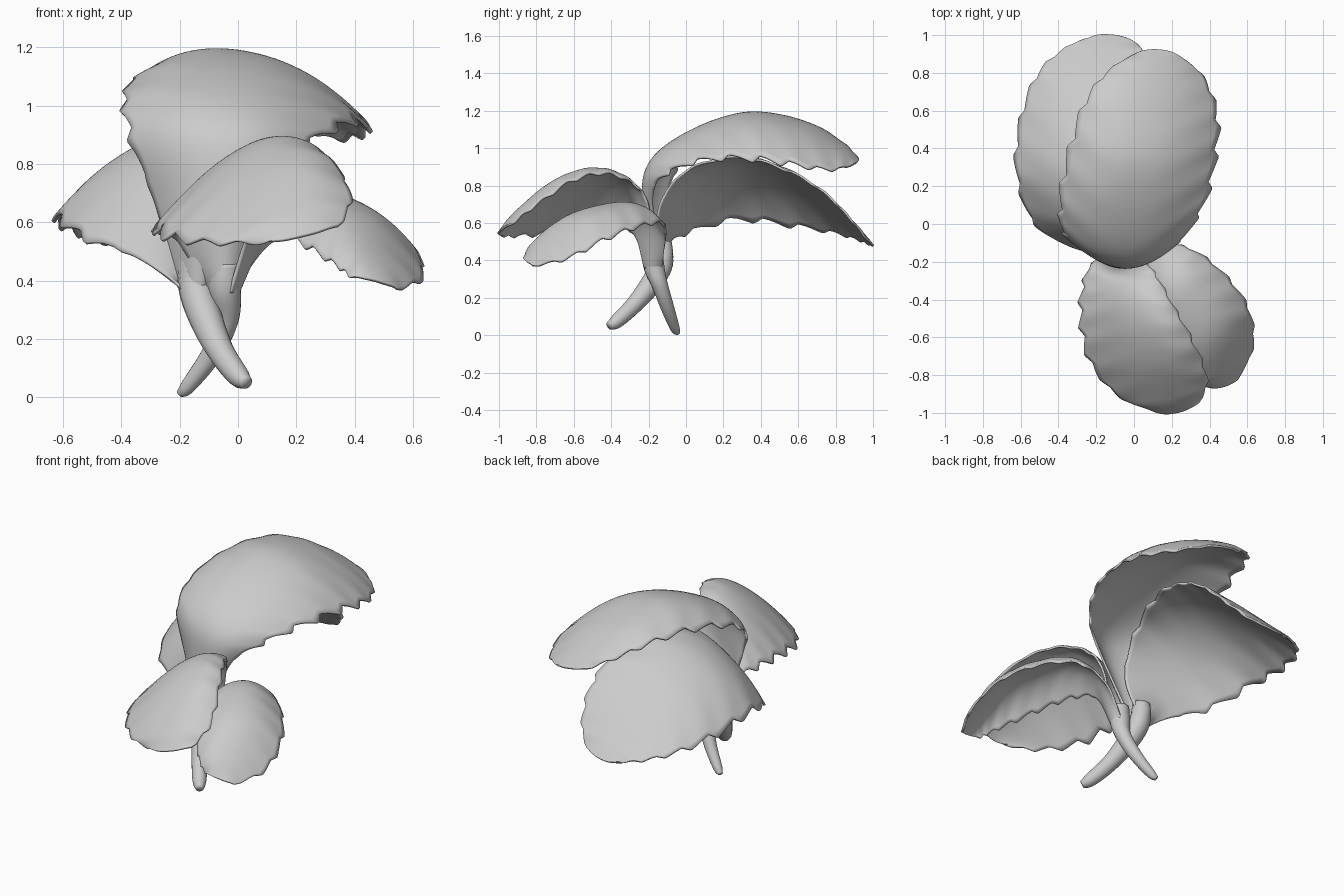
import bpy, bmesh, math
from mathutils import Vector


def spline(pts, t):
    # Catmull-Rom through pts, t in 0..1 (works for any tuple length)
    n = len(pts) - 1
    i = min(int(t * n), n - 1)
    f = t * n - i
    p1, p2 = Vector(pts[i]), Vector(pts[i + 1])
    p0 = Vector(pts[i - 1]) if i > 0 else p1 * 2 - p2
    p3 = Vector(pts[i + 2]) if i + 2 <= n else p2 * 2 - p1
    return 0.5 * (2 * p1 + (p2 - p0) * f + (2 * p0 - 5 * p1 + 4 * p2 - p3) * f ** 2
                  + (3 * p1 - p0 - 3 * p2 + p3) * f ** 3)


def add_mesh(name, bm):
    bmesh.ops.recalc_face_normals(bm, faces=bm.faces)
    for f in bm.faces:
        f.smooth = True
    me = bpy.data.meshes.new(name)
    bm.to_mesh(me)
    bm.free()
    ob = bpy.data.objects.new(name, me)
    bpy.context.collection.objects.link(ob)
    return ob


def leaf(name, left, mid, right, teeth=10, amp=0.08, nu=140, nv=28):
    # arched blade lofted through two edges and a midrib, with toothed margins
    bm = bmesh.new()
    rows = []
    for a in range(nu + 1):
        u = a / nu
        L, M, R = (spline(r, u) for r in (left, mid, right))
        saw = (u * teeth) % 1.0
        tooth = saw / 0.75 if saw < 0.75 else (1 - saw) / 0.25
        fade = min(1, max(0, (u - 0.15) / 0.12))
        row = []
        for b in range(nv + 1):
            s = 2 * b / nv - 1
            e = abs(s) ** 6
            s *= 1 + amp * fade * (tooth - 0.5) * e
            p = M + (R - L) * (s / 2) + ((L + R) / 2 - M) * abs(s) ** 2.2
            # faint veins fanning out to the teeth
            p.z += 0.004 * fade * s * s * math.sin(2 * math.pi * (u * teeth - abs(s)))
            row.append(bm.verts.new(p))
        rows.append(row)
    for r0, r1 in zip(rows, rows[1:]):
        for b in range(nv):
            bm.faces.new((r0[b], r0[b + 1], r1[b + 1], r1[b]))
    ob = add_mesh(name, bm)
    sol = ob.modifiers.new("thickness", 'SOLIDIFY')
    sol.thickness = 0.012
    sol.offset = 0
    return ob


def stem(name, pts, n=32, sides=20):
    # tapered tube, points are x, y, z, radius
    bm = bmesh.new()
    rings = []
    for a in range(n + 1):
        t = a / n
        p = spline(pts, t)
        d = spline(pts, min(1, t + 0.01)) - spline(pts, max(0, t - 0.01))
        q = d.to_3d().to_track_quat('Z', 'Y')
        rings.append([bm.verts.new(p.to_3d() + q @ Vector((
            p[3] * math.cos(2 * math.pi * k / sides),
            p[3] * math.sin(2 * math.pi * k / sides), 0))) for k in range(sides)])
    for r0, r1 in zip(rings, rings[1:]):
        for k in range(sides):
            j = (k + 1) % sides
            bm.faces.new((r0[k], r0[j], r1[j], r1[k]))
    bm.faces.new(rings[0])
    bm.faces.new(rings[-1])
    return add_mesh(name, bm)


# large upper leaf, arching to the back
leaf("upper_back_leaf",
     [(-.19, -.12, .36), (-.28, -.10, .66), (-.37, -.05, .90), (-.39, .13, 1.03),
      (-.34, .40, 1.10), (-.25, .66, 1.10), (-.12, .82, 1.03), (.03, .91, .95)],
     [(-.14, -.18, .36), (-.10, -.225, .72), (-.06, -.18, .94), (-.02, .05, 1.10),
      (.04, .34, 1.178), (.09, .62, 1.115), (.13, .83, 1.0), (.14, .92, .93)],
     [(-.10, -.13, .36), (.08, -.18, .74), (.24, -.09, .87), (.37, .11, .94),
      (.43, .35, .945), (.44, .57, .915), (.37, .77, .885), (.24, .89, .91)])

# large lower leaf, tilted to the left
leaf("lower_back_leaf",
     [(-.18, -.16, .37), (-.35, -.11, .48), (-.53, .01, .55), (-.62, .27, .62),
      (-.60, .55, .59), (-.51, .79, .55), (-.37, .925, .51), (-.24, .985, .485)],
     [(-.19, -.12, .37), (-.25, -.10, .61), (-.31, .04, .79), (-.31, .27, .875),
      (-.28, .52, .83), (-.22, .76, .69), (-.17, .92, .56), (-.13, 1.0, .48)],
     [(-.13, -.09, .37), (-.06, -.15, .65), (-.02, -.01, .87), (.05, .26, .95),
      (.10, .52, .89), (.12, .73, .77), (.08, .88, .62), (-.01, .97, .51)])

# front leaf, tilted to the left
leaf("upper_front_leaf",
     [(-.092, -.165, .36), (-.21, -.20, .54), (-.27, -.33, .58), (-.28, -.52, .58),
      (-.23, -.73, .55), (-.08, -.91, .53), (.09, -.98, .53)],
     [(-.045, -.218, .36), (-.07, -.26, .69), (-.03, -.36, .815), (.03, -.54, .845),
      (.10, -.74, .78), (.18, -.92, .645), (.21, -1.0, .55)],
     [(.002, -.175, .36), (.06, -.20, .68), (.12, -.28, .81), (.21, -.44, .865),
      (.31, -.62, .82), (.385, -.81, .69), (.35, -.94, .59)], teeth=9)

# smaller leaf, hanging to the front right
leaf("lower_front_leaf",
     [(-.03, -.22, .36), (.03, -.28, .54), (.08, -.43, .59), (.15, -.60, .57),
      (.25, -.75, .51), (.34, -.84, .45), (.39, -.86, .41)],
     [(.00, -.175, .36), (.10, -.20, .60), (.21, -.30, .70), (.32, -.45, .69),
      (.41, -.61, .63), (.46, -.77, .50), (.47, -.86, .40)],
     [(-.025, -.13, .36), (.11, -.11, .53), (.29, -.13, .60), (.47, -.26, .58),
      (.60, -.44, .51), (.63, -.64, .41), (.55, -.82, .37)], teeth=9, amp=.06)

# crossing stalks
stem("back_leaf_stem",
     [(.03, -.41, .05, .022), (.00, -.37, .075, .038), (-.06, -.28, .16, .046),
      (-.11, -.19, .27, .057), (-.145, -.13, .38, .06), (-.16, -.125, .50, .05)])
stem("front_leaf_stem",
     [(-.20, -.045, .012, .014), (-.17, -.06, .04, .026), (-.09, -.10, .15, .036),
      (-.04, -.14, .27, .043), (-.045, -.172, .37, .056), (-.045, -.18, .46, .055)])
